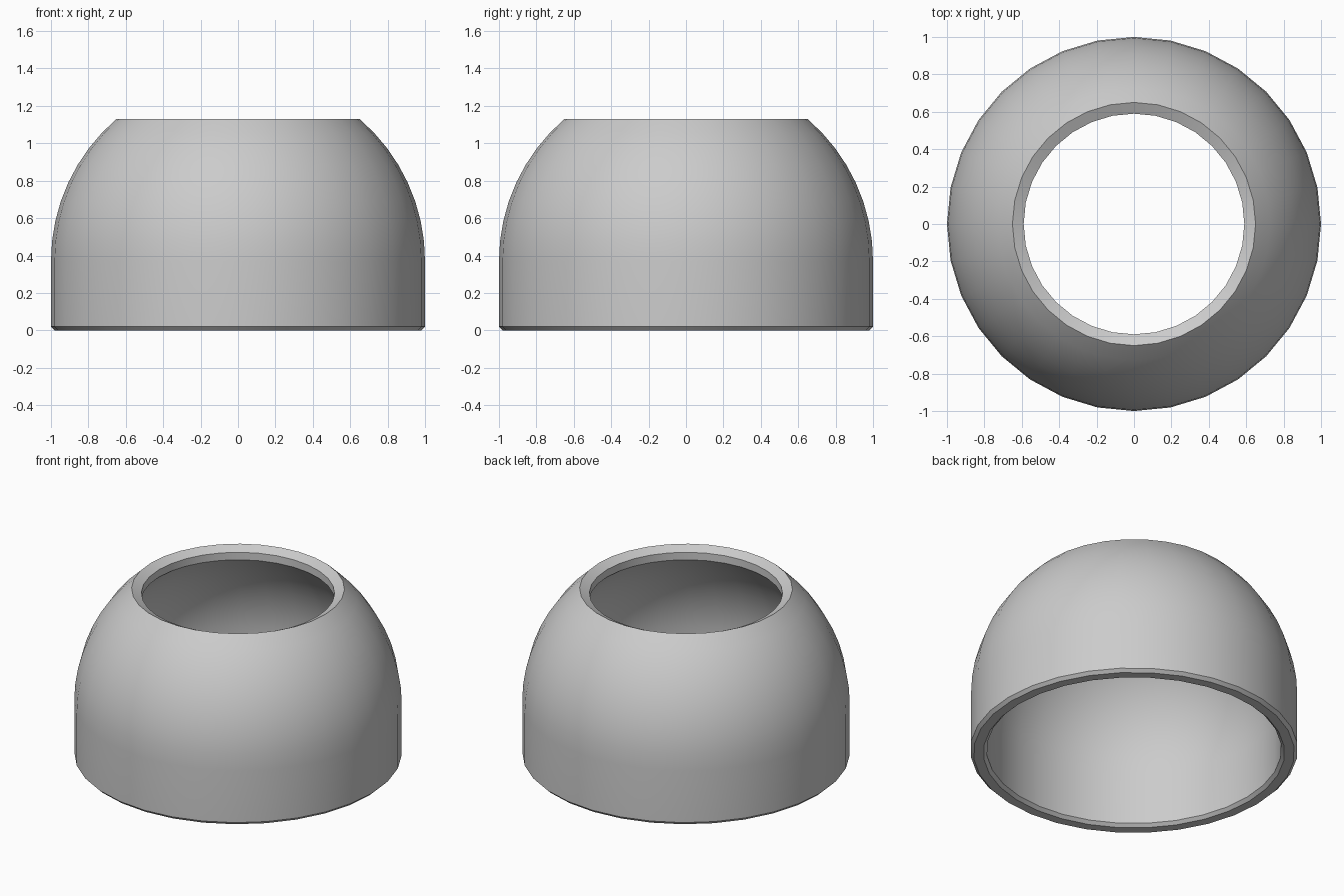
import bpy
import bmesh
from math import sin, cos, pi, radians, acos, sqrt

if "Cube" in bpy.data.objects:
    bpy.data.objects.remove(bpy.data.objects["Cube"], do_unlink=True)

SEGMENTS = 32
CENTRE_Z = 0.37      # height where the straight wall turns into the dome
OUTER, INNER = 1.0, 0.9
RIM_R, HOLE_R = 0.65, 0.59
TOP, CHAMFER = 1.13, 0.02


def dome_arc(radius, end_radius, steps):
    """Points (r, z) up a sphere, from its equator to the opening."""
    end = acos(end_radius / radius)
    return [(radius * cos(end * i / steps), CENTRE_Z + radius * sin(end * i / steps))
            for i in range(steps + 1)]


def lathe(name, profile, material):
    """Revolve a closed (r, z) profile around the z axis."""
    bm = bmesh.new()
    rings = [[bm.verts.new((r * cos(2 * pi * s / SEGMENTS), r * sin(2 * pi * s / SEGMENTS), z))
              for s in range(SEGMENTS)] for r, z in profile]
    for i, ring in enumerate(rings):
        above = rings[(i + 1) % len(rings)]
        for s in range(SEGMENTS):
            t = (s + 1) % SEGMENTS
            bm.faces.new((ring[s], ring[t], above[t], above[s]))
    bmesh.ops.recalc_face_normals(bm, faces=bm.faces)
    mesh = bpy.data.meshes.new(name)
    bm.to_mesh(mesh)
    bm.free()
    mesh.materials.append(material)
    obj = bpy.data.objects.new(name, mesh)
    bpy.context.collection.objects.link(obj)
    bpy.ops.object.select_all(action="DESELECT")
    obj.select_set(True)
    bpy.context.view_layer.objects.active = obj
    bpy.ops.object.shade_smooth_by_angle(angle=radians(25))
    return obj


grey = bpy.data.materials.new("plain_grey")
grey.use_nodes = True
colour = (0.6, 0.6, 0.6, 1)
grey.diffuse_color = colour
grey.node_tree.nodes["Principled BSDF"].inputs["Base Color"].default_value = colour

# Outside: chamfered foot, straight wall, dome up to the rim
outside = [(OUTER - CHAMFER, 0), (OUTER, CHAMFER)] + dome_arc(OUTER, RIM_R, 8)
# Rim: bevel sloping into the opening
rim = [(HOLE_R, TOP - 0.03)]
# Inside: short hole wall, inner dome, straight wall, chamfered foot
inside = dome_arc(INNER, HOLE_R, 8)[::-1] + [(INNER, CHAMFER), (INNER + CHAMFER, 0)]

lathe("open_dome_shell", outside + rim + inside, grey)
